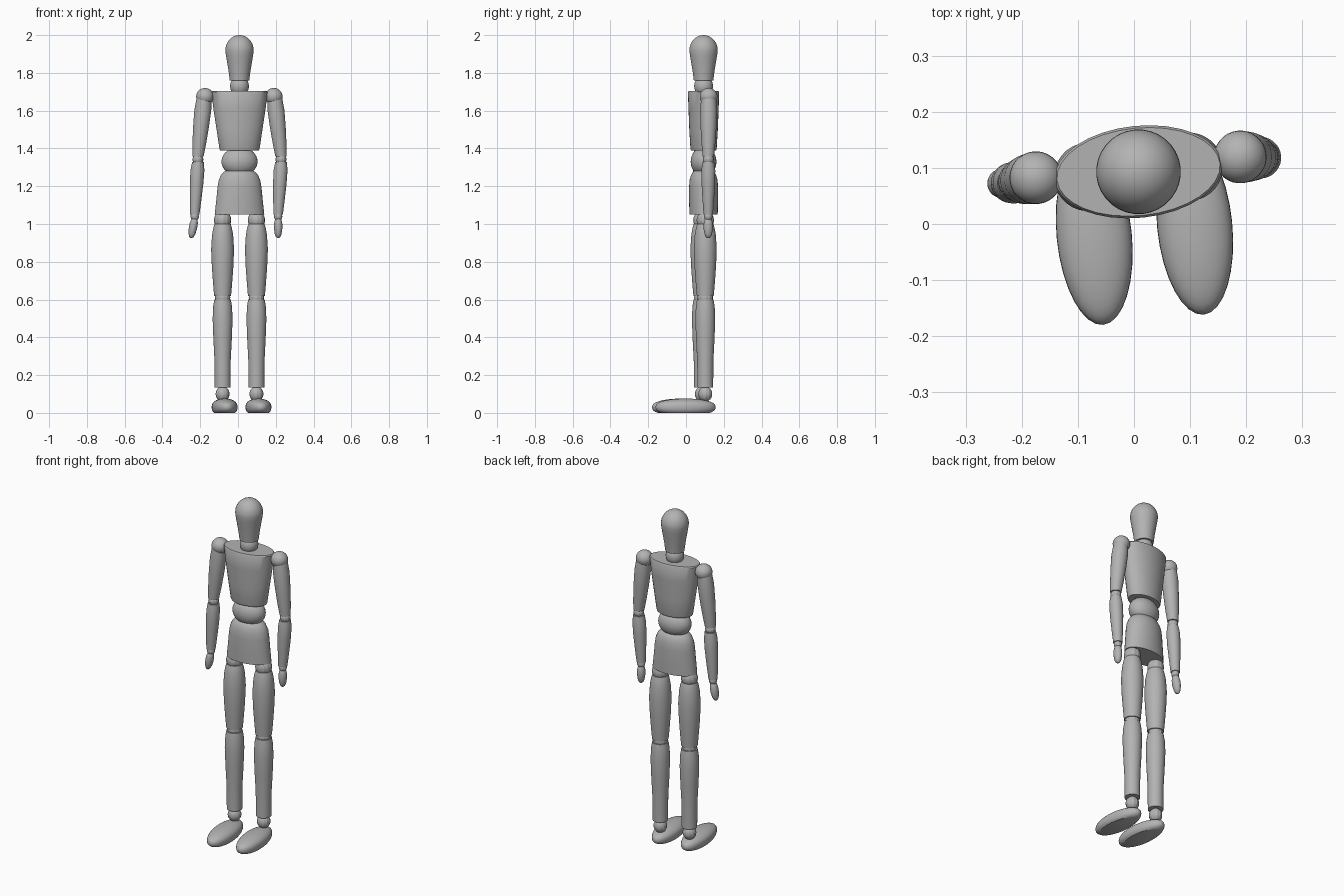
import bpy, bmesh, math
from mathutils import Matrix, Vector

cube = bpy.data.objects.get("Cube")
if cube:
    bpy.data.objects.remove(cube)

grey = bpy.data.materials.new("plain grey")
grey.use_nodes = True
colour = (0.45, 0.45, 0.45, 1)
grey.diffuse_color = colour
grey.node_tree.nodes["Principled BSDF"].inputs["Base Color"].default_value = colour

# The whole figure is turned slightly to its right side
BODY = Matrix.Translation((0.008, 0.093, 0)) @ Matrix.Rotation(math.radians(5.8), 4, 'Z')


def finish(name, bm, angle=35):
    bmesh.ops.recalc_face_normals(bm, faces=bm.faces)
    bm.transform(BODY)
    mesh = bpy.data.meshes.new(name)
    bm.to_mesh(mesh)
    bm.free()
    mesh.materials.append(grey)
    obj = bpy.data.objects.new(name, mesh)
    bpy.context.collection.objects.link(obj)
    bpy.ops.object.select_all(action='DESELECT')
    obj.select_set(True)
    bpy.context.view_layer.objects.active = obj
    bpy.ops.object.shade_smooth_by_angle(angle=math.radians(angle))
    return obj


def turned(name, start, end, profile, segments=32):
    """Turned part from start to end; profile rows are (fraction, x radius[, y radius])."""
    start, end = Vector(start), Vector(end)
    bm = bmesh.new()
    rings = []
    for row in profile:
        t, rx, ry = row[0], row[1], row[-1]
        centre = start.lerp(end, t)
        rings.append([bm.verts.new(centre + Vector((rx * math.cos(a), ry * math.sin(a), 0)))
                      for a in (math.tau * i / segments for i in range(segments))])
    for low, high in zip(rings, rings[1:]):
        for i in range(segments):
            j = (i + 1) % segments
            bm.faces.new((low[i], low[j], high[j], high[i]))
    bm.faces.new(rings[0])
    bm.faces.new(rings[-1])
    return finish(name, bm)


def ball(name, centre, radii, segments=32, angle=35):
    bm = bmesh.new()
    bmesh.ops.create_uvsphere(bm, u_segments=segments, v_segments=16, radius=1)
    bm.transform(Matrix.Translation(centre) @ Matrix.Diagonal((*radii, 1)))
    return finish(name, bm, angle)


def joint(name, centre, radius, height):
    """Faceted ball joint."""
    return ball(name, centre, (radius, radius, height), 12, 20)


def foot(name, x):
    bm = bmesh.new()
    bmesh.ops.create_uvsphere(bm, u_segments=32, v_segments=20, radius=1)
    for v in bm.verts:
        v.co.z = math.copysign(abs(v.co.z) ** 0.8, v.co.z)
        v.co = Vector((x + v.co.x * 0.067, v.co.y * 0.16 - 0.105,
                       max(0, 0.03 + v.co.z * 0.046)))
    bmesh.ops.remove_doubles(bm, verts=bm.verts, dist=0.0001)
    flat = [f for f in bm.faces if all(v.co.z < 0.0001 for v in f.verts)]
    bmesh.ops.dissolve_faces(bm, faces=flat)
    return finish(name, bm)


# Head: tapered jaw running into a round crown
crown = [(0.66 + 0.34 * math.sin(a), 0.075 * math.cos(a) + 0.0005)
         for a in (math.pi / 2 * i / 10 for i in range(11))]
turned("head", (0, 0, 1.76), (0, 0, 2),
       [(0, 0.052), (0.2, 0.058), (0.4, 0.066), (0.55, 0.072)] + crown)
ball("neck", (0, 0, 1.73), (0.05, 0.05, 0.055))

# Torso
turned("chest", (0, 0, 1.39), (0, 0, 1.705),
       [(0, 0.103, 0.066), (0.03, 0.107, 0.069), (0.35, 0.122, 0.075),
        (0.7, 0.139, 0.079), (0.98, 0.15, 0.082), (1, 0.146, 0.078)])
ball("waist", (0, 0, 1.33), (0.096, 0.068, 0.078))
turned("pelvis", (0, 0, 1.05), (0, 0, 1.29),
       [(0, 0.132, 0.074), (0.3, 0.124, 0.076), (0.6, 0.117, 0.076),
        (0.75, 0.111, 0.074), (0.86, 0.1, 0.067), (0.94, 0.085, 0.057),
        (0.98, 0.066, 0.044), (1, 0.04, 0.027)])

for side, sign in (("left", 1), ("right", -1)):
    # Leg
    x = sign * 0.09
    joint(side + "_hip", (x, 0, 1.02), 0.046, 0.05)
    turned(side + "_thigh", (x, 0, 0.62), (x, 0, 1.0),
           [(0, 0.045), (0.15, 0.05), (0.4, 0.057), (0.65, 0.061),
            (0.85, 0.056), (0.95, 0.049), (1, 0.043)])
    joint(side + "_knee", (x, 0, 0.61), 0.041, 0.041)
    turned(side + "_shin", (x, 0, 0.135), (x, 0, 0.6),
           [(0, 0.042), (0.3, 0.043), (0.55, 0.049), (0.78, 0.053),
            (0.92, 0.05), (1, 0.044)])
    joint(side + "_ankle", (x, 0, 0.1), 0.037, 0.04)
    foot(side + "_foot", x)

    # Arm: shoulder to hand, the two forearms hang a little differently
    wrist_x, tip_x = (0.206, 0.206) if sign > 0 else (-0.238, -0.256)
    elbow_x = sign * 0.221
    ball(side + "_shoulder", (sign * 0.183, 0.008, 1.675), (0.047, 0.047, 0.045))
    turned(side + "_upper_arm", (elbow_x, 0.003, 1.358), (sign * 0.188, 0.008, 1.665),
           [(0, 0.03), (0.2, 0.036), (0.5, 0.042), (0.8, 0.045), (1, 0.04)])
    joint(side + "_elbow", (elbow_x, 0.003, 1.342), 0.029, 0.029)
    turned(side + "_forearm", (wrist_x, 0.004, 1.05), (elbow_x, 0.003, 1.327),
           [(0, 0.025), (0.3, 0.031), (0.6, 0.036), (0.85, 0.037), (1, 0.031)])
    joint(side + "_wrist", (wrist_x, 0.004, 1.04), 0.022, 0.025)
    turned(side + "_hand", (tip_x, 0.004, 0.925), (wrist_x, 0.004, 1.035),
           [(0, 0.004, 0.005), (0.06, 0.012, 0.014), (0.2, 0.018, 0.02),
            (0.45, 0.022, 0.025), (0.7, 0.022, 0.024), (0.9, 0.017, 0.019), (1, 0.01)])
